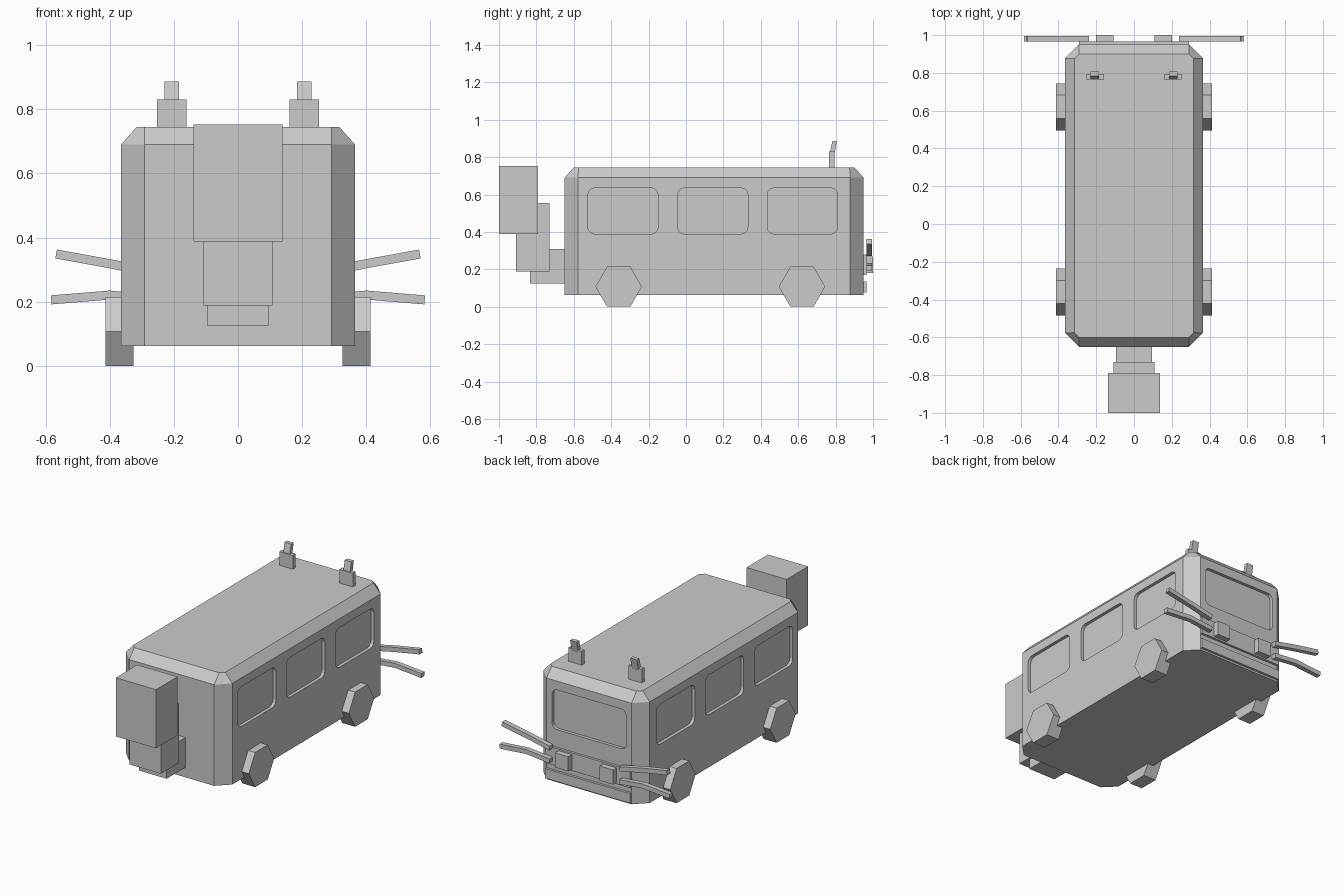
import bpy, bmesh, math
from mathutils import Vector, Matrix

cube = bpy.data.objects.get("Cube")
if cube:
    bpy.data.objects.remove(cube, do_unlink=True)

grey = bpy.data.materials.new("plain_grey")
grey.use_nodes = True
grey.diffuse_color = (0.6, 0.6, 0.6, 1)
grey.node_tree.nodes["Principled BSDF"].inputs["Base Color"].default_value = (0.6, 0.6, 0.6, 1)


def finish(name, bm):
    bmesh.ops.recalc_face_normals(bm, faces=bm.faces)
    mesh = bpy.data.meshes.new(name)
    bm.to_mesh(mesh)
    bm.free()
    mesh.materials.append(grey)
    ob = bpy.data.objects.new(name, mesh)
    bpy.context.collection.objects.link(ob)
    return ob


def loft(bm, rings):
    """Skin matching rings of points and cap both ends."""
    rows = [[bm.verts.new(p) for p in ring] for ring in rings]
    n = len(rows[0])
    for a, b in zip(rows, rows[1:]):
        for i in range(n):
            j = (i + 1) % n
            bm.faces.new((a[i], a[j], b[j], b[i]))
    bm.faces.new(rows[0])
    bm.faces.new(rows[-1])


def box_ring(x0, x1, y0, y1, z):
    return [(x0, y0, z), (x1, y0, z), (x1, y1, z), (x0, y1, z)]


def box(name, x0, x1, y0, y1, z0, z1):
    bm = bmesh.new()
    loft(bm, [box_ring(x0, x1, y0, y1, z0), box_ring(x0, x1, y0, y1, z1)])
    return finish(name, bm)


def octagon(x, y0, y1, cut, z):
    return [(-x + cut, y0, z), (x - cut, y0, z), (x, y0 + cut, z), (x, y1 - cut, z),
            (x - cut, y1, z), (-x + cut, y1, z), (-x, y1 - cut, z), (-x, y0 + cut, z)]


def rounded_rect(w, h, r):
    """Outline centred on the origin, with three-step corners."""
    pts = []
    for k, (sx, sy) in enumerate([(1, 1), (-1, 1), (-1, -1), (1, -1)]):
        for s in range(4):
            a = math.radians(90 * k + 30 * s)
            pts.append((sx * (w / 2 - r) + r * math.cos(a), sy * (h / 2 - r) + r * math.sin(a)))
    return pts


# Body shell: bevelled corners and roof edge
bm = bmesh.new()
loft(bm, [octagon(0.365, -0.65, 0.95, 0.073, 0.063),
          octagon(0.365, -0.65, 0.95, 0.073, 0.69),
          octagon(0.316, -0.60, 0.90, 0.025, 0.745)])
body = finish("body", bm)

# Recessed windows: three per side and one wide one at the rear
bm = bmesh.new()
DEPTH, MID_Z = 0.02, 0.512
for side in (-1, 1):
    for yc in (-0.337, 0.143, 0.623):
        outline = rounded_rect(0.375, 0.246, 0.035)
        loft(bm, [[(side * x, yc + u, MID_Z + v) for u, v in outline]
                  for x in (0.365 - DEPTH, 0.45)])
outline = rounded_rect(0.51, 0.246, 0.035)
loft(bm, [[(u, y, MID_Z + v) for u, v in outline] for y in (0.95 - DEPTH, 1.05)])
cutter = finish("window_cutter", bm)
cutter.hide_render = True
mod = body.modifiers.new("windows", 'BOOLEAN')
mod.operation = 'DIFFERENCE'
mod.solver = 'EXACT'
mod.object = cutter
bpy.context.view_layer.objects.active = body
bpy.ops.object.modifier_apply(modifier=mod.name)
bpy.data.objects.remove(cutter, do_unlink=True)

# Stepped tail at the front end
box("tail_base", -0.095, 0.095, -0.835, -0.64, 0.125, 0.31)
box("tail_middle", -0.108, 0.108, -0.91, -0.73, 0.188, 0.555)
box("tail_tip", -0.138, 0.138, -1.0, -0.79, 0.388, 0.752)

# Rear panel and bumper
box("rear_panel", -0.292, 0.292, 0.94, 0.965, 0.17, 0.28)
box("rear_bumper", -0.292, 0.292, 0.94, 0.965, 0.075, 0.135)


def whisker(name, side, path):
    """Square bar that follows a bent path of (x, z) points."""
    rings = []
    for i, (x, z) in enumerate(path):
        a, b = path[max(i - 1, 0)], path[min(i + 1, len(path) - 1)]
        d = Vector((b[0] - a[0], b[1] - a[1])).normalized() * 0.014
        rings.append([(side * (x - s * d.y), y, z + s * d.x)
                      for s, y in ((-1, 0.965), (1, 0.965), (1, 0.995), (-1, 0.995))])
    bm = bmesh.new()
    loft(bm, rings)
    finish(name, bm)


for side, label in ((1, "left"), (-1, "right")):
    # Hexagonal wheels
    for yc, end in ((-0.36, "front"), (0.62, "rear")):
        hexagon = [(yc + 0.124 * math.cos(math.pi / 3 * k),
                    0.1075 + 0.124 * math.sin(math.pi / 3 * k)) for k in range(6)]
        bm = bmesh.new()
        loft(bm, [[(side * x, y, z) for y, z in hexagon] for x in (0.325, 0.413)])
        finish(f"{end}_{label}_wheel", bm)

    # Ears: upright base and leaning tip
    lo, hi = sorted((side * 0.16, side * 0.252))
    box(f"{label}_ear_base", lo, hi, 0.765, 0.793, 0.74, 0.83)
    lo, hi = sorted((side * 0.184, side * 0.229))
    bm = bmesh.new()
    loft(bm, [box_ring(lo, hi, 0.766, 0.792, 0.81), box_ring(lo, hi, 0.783, 0.808, 0.887)])
    finish(f"{label}_ear_tip", bm)

    # Rear lamp blocks and whiskers
    lo, hi = sorted((side * 0.108, side * 0.2))
    box(f"{label}_lamp", lo, hi, 0.95, 1.0, 0.18, 0.27)
    whisker(f"{label}_upper_whisker", side, [(0.24, 0.285), (0.39, 0.317), (0.567, 0.349)])
    whisker(f"{label}_lower_whisker", side, [(0.24, 0.205), (0.40, 0.221), (0.582, 0.206)])
